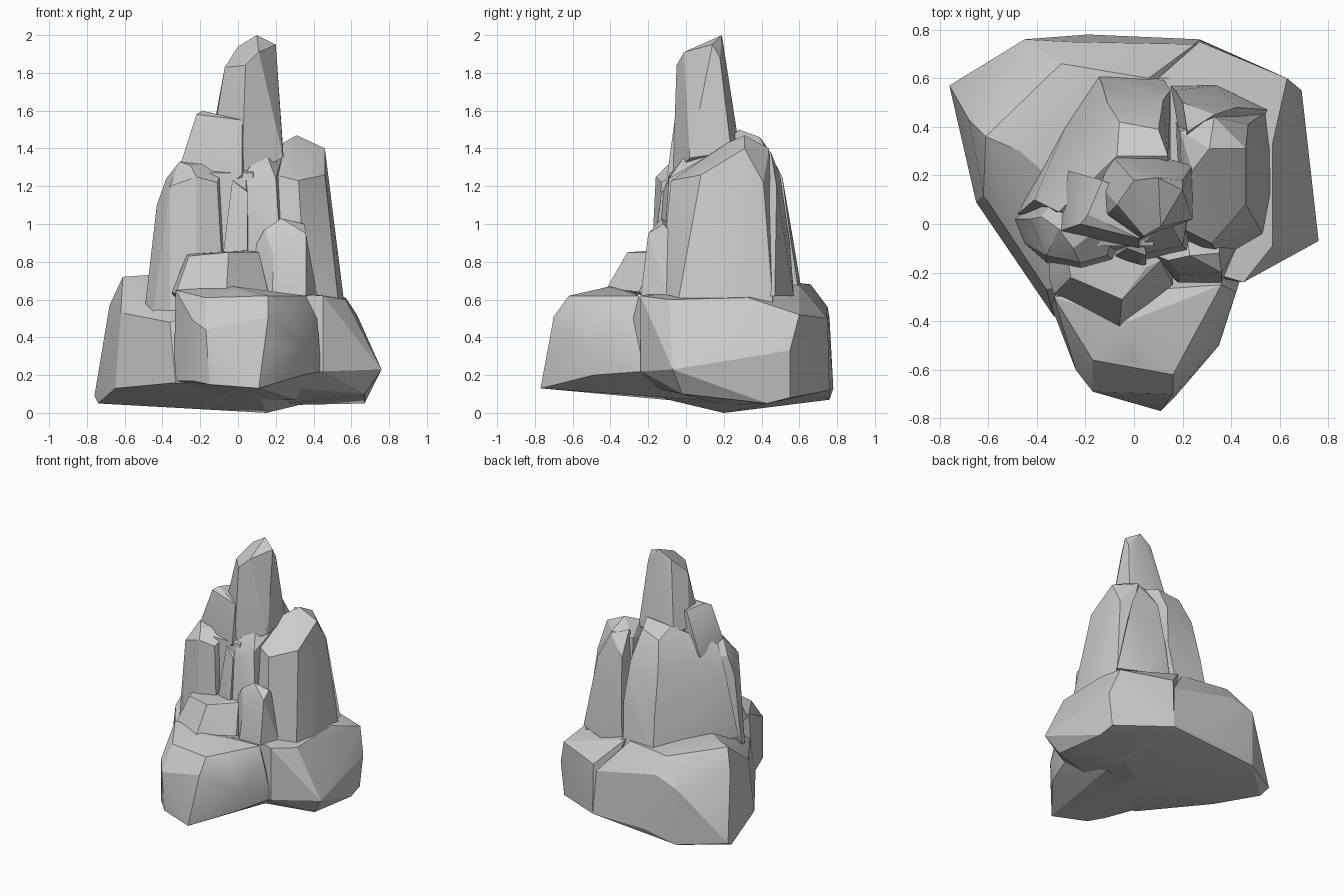
import bpy, bmesh
from math import radians


def rock(name, pts):
    """Faceted boulder: convex hull of a few corner points."""
    bm = bmesh.new()
    for p in pts:
        bm.verts.new(p)
    bmesh.ops.convex_hull(bm, input=bm.verts)
    junk = [v for v in bm.verts if not v.link_faces]
    bmesh.ops.delete(bm, geom=junk, context='VERTS')
    bmesh.ops.dissolve_limit(bm, angle_limit=radians(4), verts=bm.verts, edges=bm.edges)
    bmesh.ops.recalc_face_normals(bm, faces=bm.faces)
    me = bpy.data.meshes.new(name)
    bm.to_mesh(me)
    bm.free()
    ob = bpy.data.objects.new(name, me)
    bpy.context.collection.objects.link(ob)
    bpy.context.view_layer.objects.active = ob
    ob.select_set(True)
    bpy.ops.object.shade_smooth_by_angle(angle=radians(20))
    ob.select_set(False)
    return ob


# Base: large left and back boulder
rock("base_left_rock", [
    (-.76, .57, .09), (-.74, .50, .05), (-.65, .09, .13), (-.62, .12, .53),
    (-.68, .43, .57), (-.61, .36, .72), (-.47, .30, .73), (-.45, .76, .50),
    (-.27, .75, .56), (-.30, .66, .68), (.06, .60, .68), (-.45, .76, .07),
    (-.19, .78, .13), (.27, .76, .12), (.25, .74, .45), (.15, .20, 0),
    (-.33, -.38, .16), (-.36, -.27, .48), (-.33, -.22, .52), (.1, -.20, .60),
    (.10, -.35, .13), (.40, .30, .06)])

# Base: front boulder
rock("base_front_rock", [
    (.11, -.77, .13), (-.15, -.69, .15), (-.17, -.69, .44), (.16, -.70, .51),
    (.17, -.71, .35), (-.24, -.60, .49), (-.17, -.56, .61),
    (-.02, -.56, .63), (.16, -.62, .62), (-.33, -.30, .65), (-.02, -.40, .67),
    (.28, -.53, .56), (.35, -.50, .35), (.34, -.49, .20), (.42, -.28, .50),
    (.36, -.25, .62), (.44, -.22, .22), (-.24, -.60, .17), (-.34, -.34, .17),
    (0, 0, .06), (.30, .05, .07)])

# Base: right boulder
rock("base_right_rock", [
    (.76, -.07, .23), (.57, -.09, .60), (.45, -.24, .62), (.45, -.24, .22),
    (.57, .33, .61), (.63, .60, .52), (.69, .55, .33), (.67, .43, .05),
    (.67, -.02, .10), (.20, .20, .04), (.27, .76, .12), (.27, .75, .50),
    (.40, .68, .52), (.66, .55, .08), (.10, .60, .68), (.15, -.15, .64),
    (.20, -.20, .14)])

# Spire
rock("spire", [
    (-.07, .08, 1.83), (.04, -.05, 1.84), (.11, -.01, 1.91), (.20, .14, 1.95),
    (.10, .19, 2.0), (0, .18, 1.94), (.20, .18, 1.88), (-.14, .16, 1.45),
    (.02, -.07, 1.25), (.24, .02, 1.35), (.24, .24, 1.38), (.1, .28, 1.42),
    (-.09, .28, 1.42), (-.11, .04, 1.58)])

# Shoulder beside the spire
rock("spire_shoulder", [
    (-.22, 0, 1.58), (-.19, .04, 1.60), (-.13, .18, 1.58), (.02, -.06, 1.55),
    (-.31, -.03, 1.30), (.02, -.10, 1.26), (.05, .1, 1.5), (-.27, .22, 1.28),
    (.1, .1, 1.0), (-.3, 0, 1.0)])

# Back mass
rock("back_column", [
    (-.07, .28, 1.48), (.14, .28, 1.50), (.10, .39, 1.46), (-.06, .42, 1.42),
    (-.11, .50, 1.22), (.12, .51, 1.25), (.15, .55, .95), (-.13, .57, .9),
    (-.15, .62, .60), (.12, .60, .62), (-.26, .45, .64), (-.48, .04, .64),
    (-.31, .05, 1.32), (.15, 0, 1.2), (.15, 0, .6), (-.25, .30, 1.10),
    (-.41, .10, 1.13)])

# Left column
rock("left_column", [
    (-.49, .02, .58), (-.45, -.08, .53), (-.36, -.16, .52), (-.46, .03, .80),
    (-.43, .02, 1.10), (-.38, .03, 1.24), (-.31, -.02, 1.33), (-.36, -.13, 1.20),
    (-.22, -.16, 1.25), (-.25, -.10, 1.31), (-.11, -.13, 1.22), (-.08, -.15, .7),
    (-.22, -.19, .65), (-.06, .05, 1.33), (-.06, .05, .6), (-.25, .2, 1.25)])

# Filling wall under the shoulder
rock("middle_wall", [
    (-.16, -.09, 1.27), (.08, -.09, 1.27), (-.16, -.12, .65), (.10, -.12, .65),
    (-.16, .1, 1.35), (.1, .1, 1.35), (-.16, .1, .6), (.1, .1, .6)])

# Slim wedge in the middle front
rock("middle_wedge", [
    (-.03, -.10, 1.23), (.05, -.13, 1.17), (-.09, -.14, .75), (.05, -.18, .75),
    (.02, -.16, .95), (.05, .1, 1.2), (-.09, .1, .7), (.08, .1, .7)])

# Centre column
rock("centre_column", [
    (.14, .02, 1.40), (.04, -.08, 1.27), (.20, -.09, 1.24), (.22, .02, 1.28),
    (.05, -.12, 1.17), (.05, -.16, .65), (.24, -.13, .65), (.02, .1, 1.32),
    (.24, .15, 1.38), (.24, .15, .6), (0, .1, .6)])

# Right column
rock("right_column", [
    (.31, .31, 1.47), (.46, .31, 1.40), (.24, .22, 1.43), (.32, -.08, 1.23),
    (.46, .08, 1.26), (.20, -.02, 1.26), (.22, -.12, .62), (.36, -.14, .62),
    (.53, -.04, .60), (.56, .12, .60), (.56, .30, .60), (.54, .46, .58),
    (.49, .43, 1.0), (.47, .41, 1.22), (.33, .44, 1.40), (.19, .38, 1.36),
    (.17, .42, .6)])

# Slab behind the right column
rock("back_right_slab", [
    (.22, .38, 1.42), (.33, .45, 1.38), (.20, .50, 1.25), (.42, .48, 1.20),
    (.17, .55, .90), (.36, .55, .80), (.15, .57, .64), (.34, .57, .62),
    (.55, .47, .62), (.20, .3, 1.2), (.20, .3, .6), (.46, .3, .6)])

# Small front boulder
rock("small_front_rock", [
    (.09, -.13, .88), (.14, -.15, .97), (.23, -.13, 1.03), (.35, -.12, 1.0),
    (.19, -.21, .83), (.34, -.22, .81), (.36, -.20, .95), (.13, -.19, .62),
    (.18, -.24, .62), (.36, -.24, .62), (.42, -.10, .62), (.37, .04, .82),
    (.12, .05, .62), (.2, .05, .9)])

# Front ledge
rock("front_ledge", [
    (-.27, -.16, .84), (-.26, -.22, .83), (-.05, -.31, .85), (.05, -.18, .86),
    (.11, -.15, .85), (-.35, -.22, .64), (-.33, -.29, .63), (-.06, -.42, .66),
    (.16, -.25, .64), (-.34, 0, .6), (.16, 0, .6), (0, 0, .86)])
